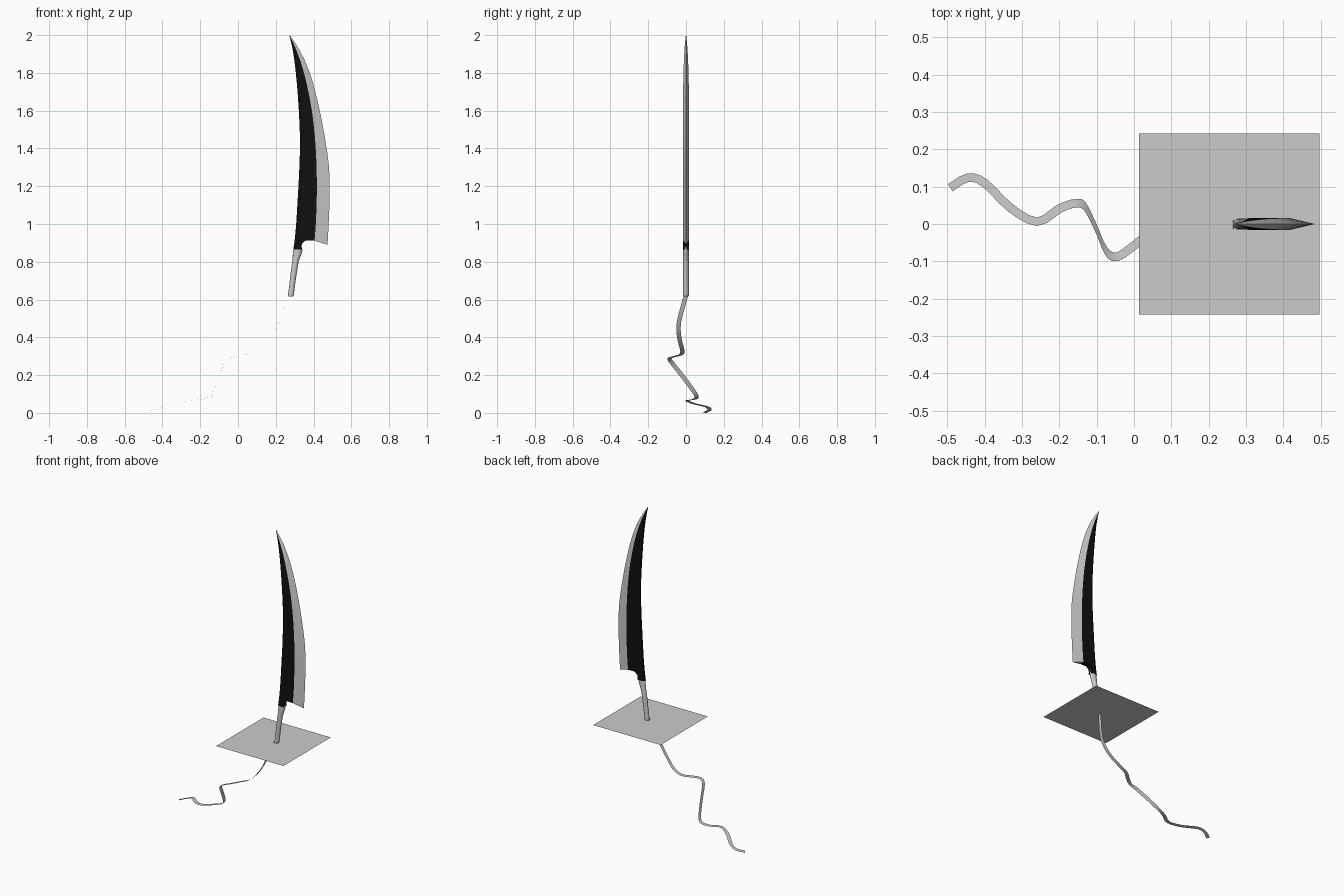
import bpy, math
from mathutils import Vector

if "Cube" in bpy.data.objects:
    bpy.data.objects.remove(bpy.data.objects["Cube"])


def make(name, verts, faces, mat=None, smooth=False):
    me = bpy.data.meshes.new(name)
    me.from_pydata([tuple(v) for v in verts], [], faces)
    ob = bpy.data.objects.new(name, me)
    bpy.context.collection.objects.link(ob)
    if mat:
        me.materials.append(mat)
    if smooth:
        bpy.context.view_layer.objects.active = ob
        ob.select_set(True)
        bpy.ops.object.shade_smooth_by_angle(angle=math.radians(35))
        ob.select_set(False)
    return ob


def loft(name, rings, mat=None, smooth=False):
    """Skin equal-sized closed rings and cap both ends."""
    n = len(rings[0])
    verts = [v for r in rings for v in r]
    faces = [(i * n + j, i * n + (j + 1) % n, (i + 1) * n + (j + 1) % n, (i + 1) * n + j)
             for i in range(len(rings) - 1) for j in range(n)]
    faces.append(tuple(reversed(range(n))))
    faces.append(tuple(range(len(verts) - n, len(verts))))
    return make(name, verts, faces, mat, smooth)


def refine(pts, steps):
    """Catmull-Rom through tuples of any size."""
    out = []
    for i in range(len(pts) - 1):
        p0, p1, p2 = pts[max(i - 1, 0)], pts[i], pts[i + 1]
        p3 = pts[min(i + 2, len(pts) - 1)]
        for k in range(steps):
            t = k / steps
            out.append(tuple(0.5 * (2 * b + (c - a) * t + (2 * a - 5 * b + 4 * c - d) * t * t
                                    + (3 * b - a - 3 * c + d) * t ** 3)
                             for a, b, c, d in zip(p0, p1, p2, p3)))
    out.append(tuple(pts[-1]))
    return out


black = bpy.data.materials.new("black_steel")
black.diffuse_color = (0.005, 0.005, 0.005, 1)
black.use_nodes = True
black.node_tree.nodes["Principled BSDF"].inputs["Base Color"].default_value = black.diffuse_color

# Blade stations: spine x, z, bevel line x, z, cutting edge x, z, half thickness
stations = refine([
    (.300, .915, .405, .912, .474, .890, .016),
    (.308, 1.00, .412, 1.00, .480, 1.00, .016),
    (.317, 1.15, .417, 1.15, .485, 1.15, .016),
    (.325, 1.30, .416, 1.30, .482, 1.30, .016),
    (.328, 1.45, .408, 1.45, .461, 1.45, .016),
    (.322, 1.60, .391, 1.60, .433, 1.60, .0155),
    (.311, 1.75, .362, 1.75, .396, 1.75, .0145),
    (.298, 1.87, .328, 1.87, .352, 1.87, .011),
    (.284, 1.95, .296, 1.95, .308, 1.95, .006),
    (.272, 1.998, .273, 1.998, .274, 1.999, .001)], 2)

# Dark blade body with chamfered spine, and bright bevelled edge
body, edge = [], []
for sx, sz, bx, bz, ex, ez, h in stations:
    c = sx + min(.014, (bx - sx) * .3)
    body.append([(sx, -h * .4, sz), (c, -h, sz), (bx, -h, bz),
                 (bx, h, bz), (c, h, sz), (sx, h * .4, sz)])
    edge.append([(bx, -h, bz), (ex, 0, ez), (bx, h, bz)])
loft("blade_body", body, black)
loft("blade_edge", edge)

# Bolster with curved notch under the blade
bolster = []
for z, x0, x1 in ((.866, .293, .339), (.880, .295, .336), (.893, .297, .338),
                  (.904, .299, .346), (.915, .300, .362)):
    bolster.append([(x0, -.0064, z), (x0 + .014, -.016, z), (x1, -.016, z),
                    (x1, .016, z), (x0 + .014, .016, z), (x0, .0064, z)])
loft("bolster", bolster, black)

# Wrapped grip: oval rings with a shallow crossing weave
grip = []
profile = refine([(.617, .267, .291), (.630, .266, .296), (.680, .272, .302), (.740, .279, .311),
                  (.800, .287, .321), (.850, .292, .338), (.875, .295, .339)], 8)
for z, x0, x1 in profile:
    cx, rx = (x0 + x1) / 2, (x1 - x0) / 2
    ring = []
    for j in range(24):
        a = 2 * math.pi * j / 24
        w = 1 + .05 * math.cos(2 * a + z * 150) * math.cos(2 * a - z * 150)
        ring.append((cx + rx * w * math.cos(a), .0145 * w * math.sin(a), z))
    grip.append(ring)
loft("grip", grip, None, True)

# Square sheet at the base of the grip
make("square_sheet", [(.013, -.243, .615), (.497, -.243, .615), (.497, .243, .615),
                      (.013, .243, .615)], [(0, 1, 2, 3)])

# Trailing ribbon, always edge-on from the front
path = [Vector(p) for p in refine([
    (.267, 0, .62), (.220, -.037, .483), (.167, -.036, .40), (.100, -.020, .335),
    (.045, -.024, .31), (.005, -.054, .30), (-.045, -.088, .288), (-.075, -.072, .262),
    (-.100, -.015, .19), (-.130, .045, .108), (-.155, .056, .082), (-.200, .041, .071),
    (-.260, .006, .065), (-.333, .045, .048), (-.400, .110, .032), (-.445, .124, .015),
    (-.492, .097, .001)], 3)]
verts = []
for i, p in enumerate(path):
    t = (path[min(i + 1, len(path) - 1)] - path[max(i - 1, 0)]).normalized()
    y = Vector((0, 1, 0))
    w = (y - t * t.y).normalized() * .0115
    verts += [p - w, p + w]
faces = [(2 * i, 2 * i + 1, 2 * i + 3, 2 * i + 2) for i in range(len(path) - 1)]
make("ribbon", verts, faces, None, True)
